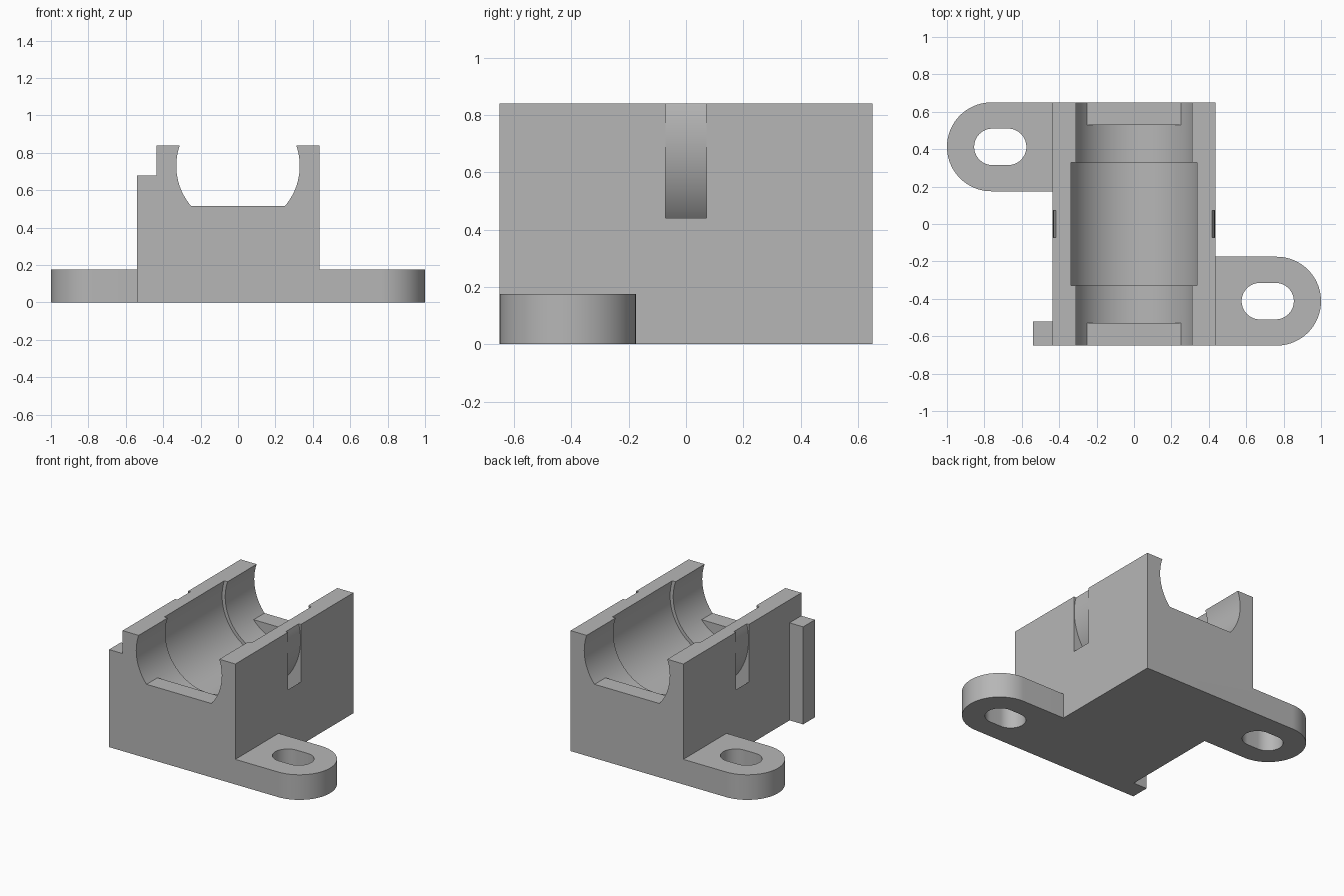
import bpy, bmesh
from math import sin, cos, pi, radians

if "Cube" in bpy.data.objects:
    bpy.data.objects.remove(bpy.data.objects["Cube"], do_unlink=True)

HALF_X, HALF_Y, TOP = 0.435, 0.65, 0.84   # main block
AXIS_Z = 0.73                             # height of the bore axis
FLANGE_Y, FLANGE_R = 0.4125, 0.2375

grey = bpy.data.materials.new("grey plastic")
grey.use_nodes = True
grey.diffuse_color = (0.47, 0.47, 0.47, 1)
grey.node_tree.nodes["Principled BSDF"].inputs["Base Color"].default_value = grey.diffuse_color


def prism(name, points, lo, hi, along="z"):
    """Extrude a flat outline along z, or an x-z outline along y."""
    bm = bmesh.new()
    place = (lambda a, b: (a, b, lo)) if along == "z" else (lambda a, b: (a, lo, b))
    face = bm.faces.new([bm.verts.new(place(a, b)) for a, b in points])
    moved = bmesh.ops.extrude_face_region(bm, geom=[face])["geom"]
    shift = (0, 0, hi - lo) if along == "z" else (0, hi - lo, 0)
    bmesh.ops.translate(bm, vec=shift, verts=[v for v in moved if isinstance(v, bmesh.types.BMVert)])
    bmesh.ops.recalc_face_normals(bm, faces=bm.faces)
    mesh = bpy.data.meshes.new(name)
    bm.to_mesh(mesh)
    bm.free()
    mesh.materials.append(grey)
    obj = bpy.data.objects.new(name, mesh)
    bpy.context.collection.objects.link(obj)
    return obj


def rect(x0, x1, y0, y1):
    return [(x0, y0), (x1, y0), (x1, y1), (x0, y1)]


def arc(cx, cy, r, start=0.0, sweep=2 * pi, steps=96):
    count = steps if sweep >= 2 * pi else steps + 1
    return [(cx + r * cos(start + sweep * i / steps), cy + r * sin(start + sweep * i / steps))
            for i in range(count)]


def combine(target, tool, operation):
    """Boolean the tool into the target and discard it."""
    mod = target.modifiers.new(operation, "BOOLEAN")
    mod.operation, mod.solver, mod.object = operation, "EXACT", tool
    bpy.context.view_layer.objects.active = target
    bpy.ops.object.modifier_apply(modifier=mod.name)
    bpy.data.objects.remove(tool, do_unlink=True)


def disc(name, r, half_length):
    return prism(name, arc(0, AXIS_Z, r), -half_length, half_length, "y")


body = prism("bearing_block", rect(-HALF_X, HALF_X, -HALF_Y, HALF_Y), 0, TOP)

# Stop bar on the front right corner
combine(body, prism("stop_bar", rect(-0.54, -0.3, -HALF_Y, -0.52), 0, 0.68), "UNION")

# Rounded mounting flanges with slotted holes, turned half a circle from each other
for s in (1, -1):
    def turned(points):
        return [(s * x, s * y) for x, y in points]
    outline = arc(0.7625, -FLANGE_Y, FLANGE_R, -pi / 2, pi, 48)
    outline += [(0.3, -FLANGE_Y + FLANGE_R), (0.3, -FLANGE_Y - FLANGE_R)]
    combine(body, prism("flange", turned(outline), 0, 0.175), "UNION")
    slot = arc(0.757, -FLANGE_Y, 0.0975, -pi / 2, pi, 32)
    slot += arc(0.673, -FLANGE_Y, 0.0975, pi / 2, pi, 32)
    combine(body, prism("flange_slot", turned(slot), -0.1, 0.3), "DIFFERENCE")

# Through bore and the wider bearing seat in the middle
combine(body, disc("bore", 0.33, 0.8), "DIFFERENCE")
combine(body, disc("bearing_seat", 0.354, 0.33), "DIFFERENCE")

# Flat ledges in the bottom of the bore at both ends
for lo, hi in ((-HALF_Y, -0.53), (0.53, HALF_Y)):
    combine(body, prism("end_ledge", rect(-0.265, 0.265, 0.37, 0.515), lo, hi, "y"), "UNION")

# Curved strap channel around the bearing, open at both side walls
channel = disc("strap_channel", 0.523, 0.072)
combine(channel, disc("strap_core", 0.432, 0.2), "DIFFERENCE")
combine(body, channel, "DIFFERENCE")

# Clean flat faces and shade
bm = bmesh.new()
bm.from_mesh(body.data)
bmesh.ops.remove_doubles(bm, verts=bm.verts, dist=0.00001)
bmesh.ops.dissolve_limit(bm, angle_limit=radians(0.3), verts=bm.verts, edges=bm.edges)
bm.to_mesh(body.data)
bm.free()
for o in bpy.context.selected_objects:
    o.select_set(False)
body.select_set(True)
bpy.context.view_layer.objects.active = body
bpy.ops.object.shade_smooth_by_angle(angle=radians(30))
